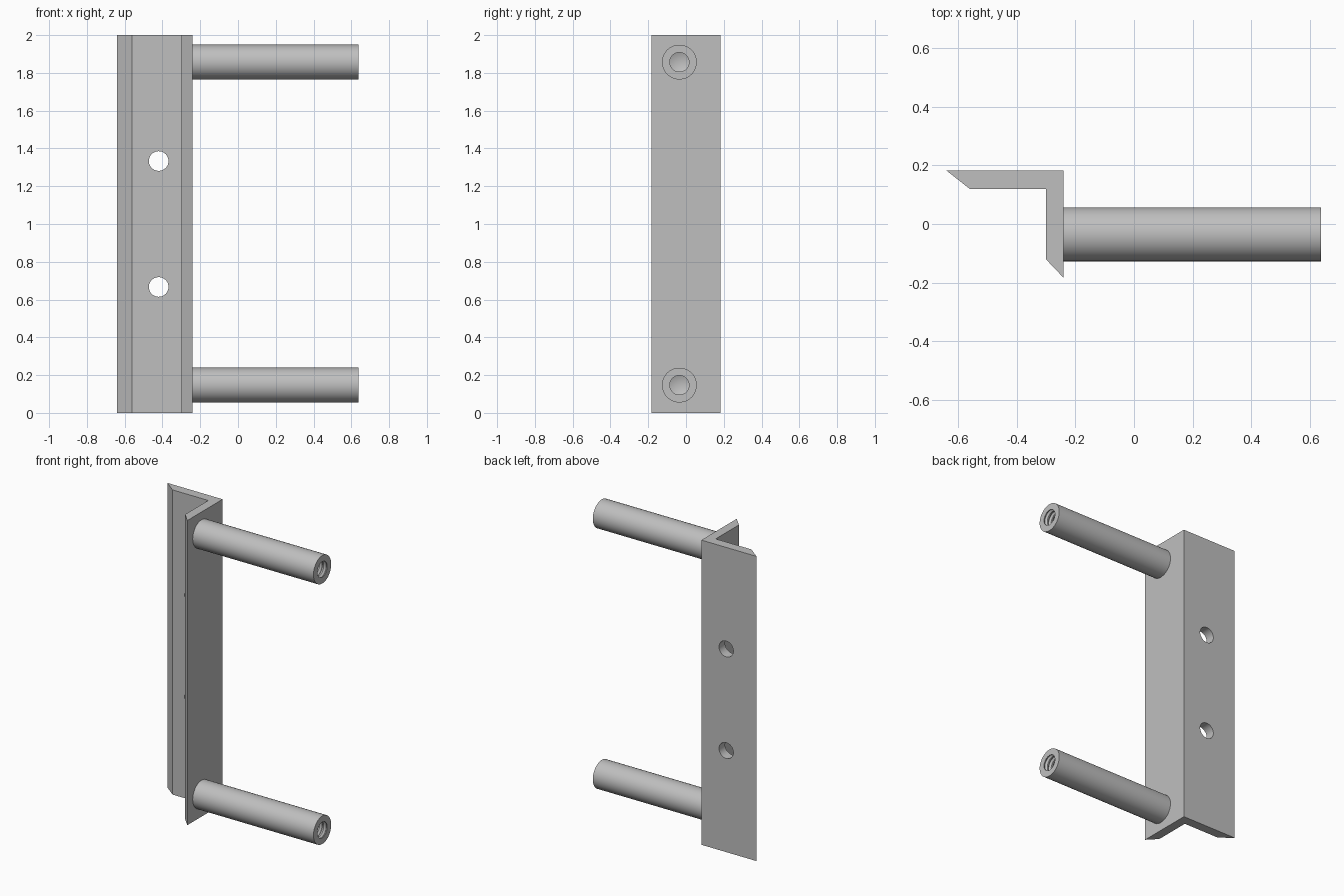
import bpy, bmesh, math
from mathutils import Matrix

default = bpy.data.objects.get("Cube")
if default:
    bpy.data.objects.remove(default)

grey = bpy.data.materials.new("satin grey metal")
grey.use_nodes = True
colour = (0.52, 0.52, 0.52, 1)
grey.diffuse_color = colour
grey.node_tree.nodes["Principled BSDF"].inputs["Base Color"].default_value = colour


def add_object(name, bm):
    bmesh.ops.recalc_face_normals(bm, faces=bm.faces)
    mesh = bpy.data.meshes.new(name)
    bm.to_mesh(mesh)
    bm.free()
    mesh.materials.append(grey)
    obj = bpy.data.objects.new(name, mesh)
    bpy.context.collection.objects.link(obj)
    return obj


def activate(obj):
    bpy.ops.object.select_all(action='DESELECT')
    obj.select_set(True)
    bpy.context.view_layer.objects.active = obj


def smooth(obj):
    activate(obj)
    bpy.ops.object.shade_smooth_by_angle(angle=math.radians(30))


# Angle bracket: L profile with bevelled tips, extruded upward
HEIGHT = 2.0
profile = [(-0.64, 0.183), (-0.56, 0.12), (-0.30, 0.12),
           (-0.30, -0.12), (-0.24, -0.183), (-0.24, 0.183)]
bm = bmesh.new()
face = bm.faces.new([bm.verts.new((x, y, 0)) for x, y in profile])
result = bmesh.ops.extrude_face_region(bm, geom=[face])
top = [v for v in result["geom"] if isinstance(v, bmesh.types.BMVert)]
bmesh.ops.translate(bm, verts=top, vec=(0, 0, HEIGHT))
bracket = add_object("angle_bracket", bm)

# Two screw holes through the rear flange
bm = bmesh.new()
for z in (HEIGHT / 3, HEIGHT * 2 / 3):
    place = Matrix.Translation((-0.42, 0.15, z)) @ Matrix.Rotation(math.pi / 2, 4, 'X')
    bmesh.ops.create_cone(bm, cap_ends=True, segments=48, radius1=0.052,
                          radius2=0.052, depth=0.2, matrix=place)
cutter = add_object("hole_cutter", bm)
cutter.hide_render = True
cut = bracket.modifiers.new("screw_holes", 'BOOLEAN')
cut.operation = 'DIFFERENCE'
cut.solver = 'EXACT'
cut.object = cutter
activate(bracket)
bpy.ops.object.modifier_apply(modifier=cut.name)
bpy.data.objects.remove(cutter)
smooth(bracket)


# Standoff rod: lathed outline with a blind threaded bore
def add_rod(name, z):
    start, end, radius = -0.24, 0.637, 0.092
    minor, major, pitch, turns = 0.051, 0.062, 0.03, 10
    outline = [(start, 0), (start, radius), (end, radius), (end, minor)]
    for i in range(turns):
        x = end - i * pitch
        outline += [(x - pitch * 0.15, minor), (x - pitch * 0.5, major),
                    (x - pitch * 0.85, minor)]
    floor = end - turns * pitch - 0.04
    outline += [(floor, minor), (floor - 0.02, 0)]
    bm = bmesh.new()
    verts = [bm.verts.new((x, 0, r)) for x, r in outline]
    edges = [bm.edges.new(pair) for pair in zip(verts, verts[1:])]
    bmesh.ops.spin(bm, geom=verts + edges, axis=(1, 0, 0), cent=(0, 0, 0),
                   angle=math.tau, steps=48)
    bmesh.ops.remove_doubles(bm, verts=bm.verts, dist=0.0001)
    rod = add_object(name, bm)
    rod.location = (0, -0.035, z)
    smooth(rod)


add_rod("lower_rod", 0.147)
add_rod("upper_rod", 1.857)
